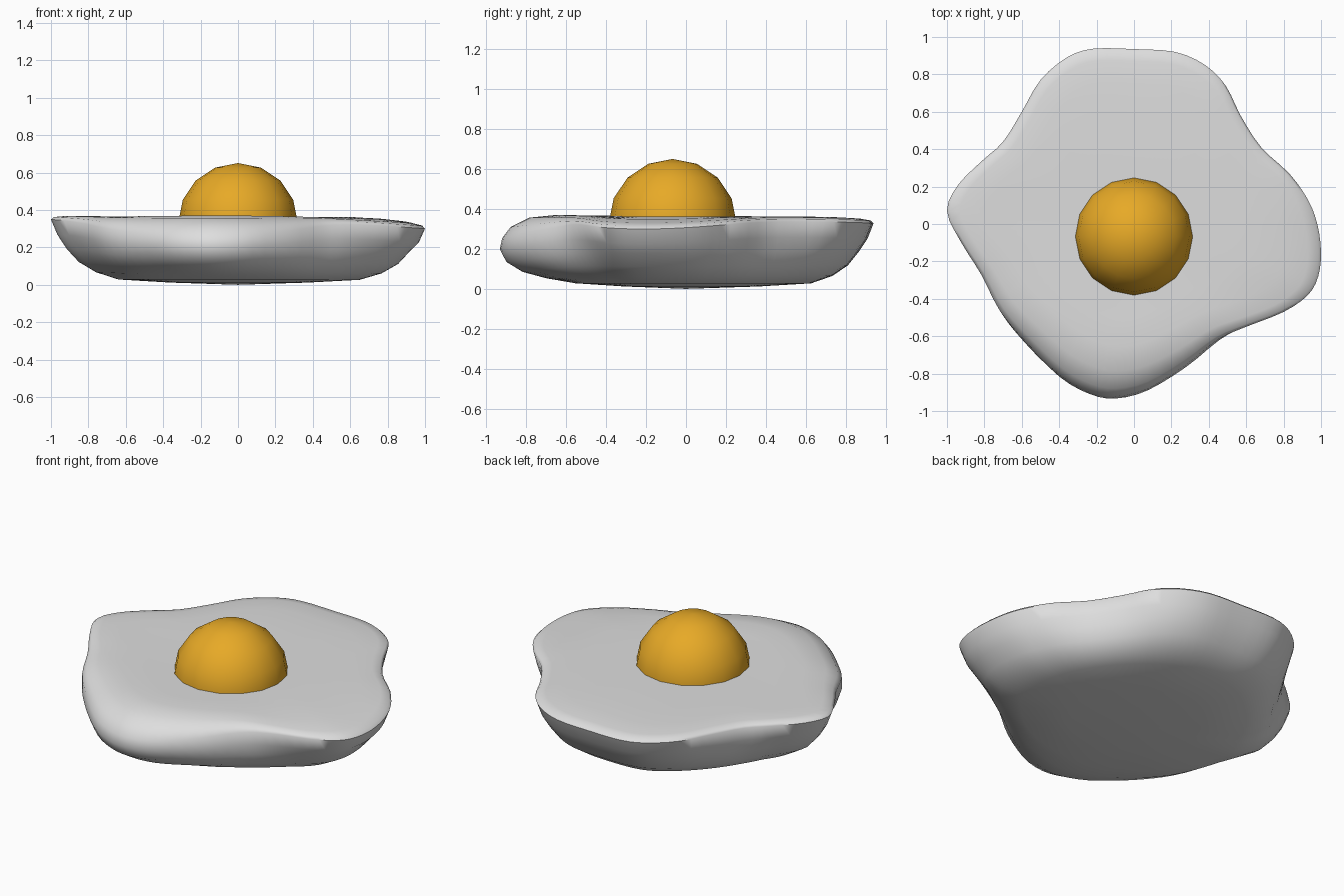
import bpy, bmesh, math
from mathutils import Vector

if "Cube" in bpy.data.objects:
    bpy.data.objects.remove(bpy.data.objects["Cube"])


def material(name, rgb):
    m = bpy.data.materials.new(name)
    m.diffuse_color = (*rgb, 1)
    m.use_nodes = True
    m.node_tree.nodes["Principled BSDF"].inputs["Base Color"].default_value = m.diffuse_color
    return m


def bump(angle, centre, width):
    d = (angle - centre + 180) % 360 - 180
    return math.exp(-(d / width) ** 2)


# Wavy outline of the egg white, counterclockwise
OUTLINE = [(1.0, -.15), (.98, 0), (.93, .13), (.83, .27), (.68, .41), (.57, .58),
           (.49, .74), (.38, .85), (.22, .92), (0, .935), (-.22, .937), (-.36, .89),
           (-.5, .77), (-.6, .6), (-.7, .44), (-.81, .34), (-.94, .21), (-1.0, .07),
           (-.93, -.09), (-.82, -.27), (-.72, -.47), (-.58, -.64), (-.4, -.82),
           (-.24, -.91), (-.1, -.935), (.08, -.89), (.28, -.76), (.45, -.62),
           (.6, -.55), (.8, -.47), (.93, -.38), (.985, -.28)]
# Cross-sections from top to bottom: (outline scale, height)
SHARP = [(.3, .362), (.6, .363), (.8, .363), (.93, .36), (.985, .353), (1, .34),
         (.968, .26), (.925, .19), (.87, .12), (.79, .066), (.68, .028), (.4, .012)]
ROUND = [(.3, .362), (.55, .368), (.7, .37), (.84, .357), (.94, .31), (.985, .255),
         (1, .2), (.97, .135), (.89, .085), (.77, .053), (.62, .028), (.35, .012)]


def smooth_loop(points, steps):
    """Closed Catmull-Rom curve through the points."""
    p, n, out = [Vector(q) for q in points], len(points), []
    for i in range(n):
        a, b, c, d = (p[(i + k) % n] for k in (-1, 0, 1, 2))
        for s in range(steps):
            t = s / steps
            out.append(.5 * (2 * b + (c - a) * t + (2 * a - 5 * b + 4 * c - d) * t * t
                             + (3 * b - a - 3 * c + d) * t ** 3))
    return out


def finish(bm, name, mat):
    mesh = bpy.data.meshes.new(name)
    bmesh.ops.recalc_face_normals(bm, faces=bm.faces)
    for f in bm.faces:
        f.smooth = True
    bm.to_mesh(mesh)
    bm.free()
    mesh.materials.append(mat)
    ob = bpy.data.objects.new(name, mesh)
    bpy.context.collection.objects.link(ob)
    return ob


# Egg white: loft, sharp rim at the sides and back, rounded lip at the front
loop = smooth_loop(OUTLINE, 3)
n = len(loop)
bm = bmesh.new()
rings = []
for k, ((s0, z0), (s1, z1)) in enumerate(zip(SHARP, ROUND)):
    fill = max(0, (k - 5) / 6)             # notches fade out towards the base
    ring = []
    for i, p in enumerate(loop):
        ang = math.degrees(math.atan2(p.y, p.x))
        d = (ang + 98 + 180) % 360 - 180
        t = max(0, 1 - abs(d) / (66 if d > 0 else 90))
        w = t * t * (3 - 2 * t)
        drop = (.04 * bump(ang, -12, 28) + .012 * bump(ang, 90, 35)
                - .01 * bump(ang, 178, 25))
        z0a = z0 - drop * min(1, max(0, (s0 - .6) / .4)) ** 1.5 * (1 if k < 7 else .4)
        mean = sum(loop[(i + j) % n].length for j in range(-13, 14)) / 27
        ratio = mean / p.length - 1
        scale = 1 + ratio * (fill if ratio > 0 else fill * fill * .8)
        s, z = s0 + w * (s1 - s0), z0a + w * (z1 - z0a)
        ring.append(bm.verts.new((p.x * s * scale, p.y * s * scale, z)))
    rings.append(ring)
for a, b in zip(rings, rings[1:]):
    for i in range(n):
        bm.faces.new((a[i], a[(i + 1) % n], b[(i + 1) % n], b[i]))
for ring, z in ((rings[0], .362), (rings[-1], 0)):
    c = bm.verts.new((0, 0, z))
    for i in range(n):
        bm.faces.new((ring[i], ring[(i + 1) % n], c))
white = finish(bm, "egg_white", material("white", (.73, .73, .73)))
bpy.context.view_layer.objects.active = white
white.select_set(True)
bpy.ops.object.shade_smooth_by_angle(angle=math.radians(60))

# Yolk: low-poly ball sunk into the white
bm = bmesh.new()
bmesh.ops.create_uvsphere(bm, u_segments=16, v_segments=8, radius=.32)
yolk = finish(bm, "yolk", material("yolk yellow", (.8, .4, .02)))
yolk.location = (0, -.067, .331)
